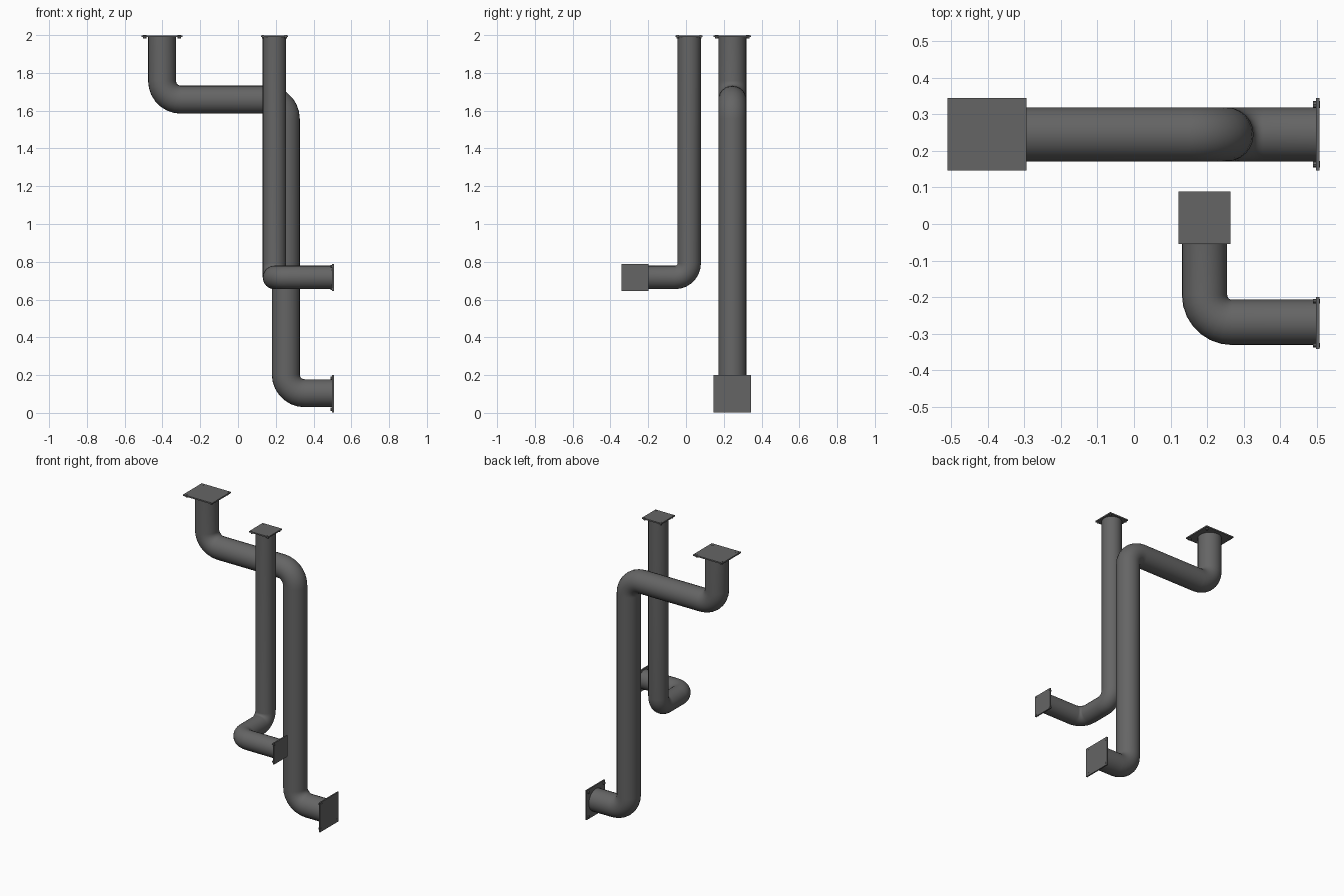
import bpy, bmesh, math
from mathutils import Vector, Matrix

if "Cube" in bpy.data.objects:
    bpy.data.objects.remove(bpy.data.objects["Cube"])

SIDES, STEPS = 24, 7

metal = bpy.data.materials.new("dark_grey_metal")
metal.diffuse_color = (0.13, 0.13, 0.13, 1)
metal.use_nodes = True
metal.node_tree.nodes["Principled BSDF"].inputs["Base Color"].default_value = metal.diffuse_color


def finish(bm, name, smooth=True):
    bmesh.ops.recalc_face_normals(bm, faces=bm.faces[:])
    me = bpy.data.meshes.new(name)
    bm.to_mesh(me)
    bm.free()
    ob = bpy.data.objects.new(name, me)
    bpy.context.collection.objects.link(ob)
    me.materials.append(metal)
    if smooth:
        bpy.ops.object.select_all(action='DESELECT')
        ob.select_set(True)
        bpy.context.view_layer.objects.active = ob
        bpy.ops.object.shade_smooth_by_angle(angle=math.radians(40))
    return ob


def pipe(name, corners, radius, bend):
    """Round pipe swept along corner points, with rounded elbows."""
    pts = [Vector(c) for c in corners]
    dirs = [(b - a).normalized() for a, b in zip(pts, pts[1:])]
    stations = [(pts[0], dirs[0])]
    for p, d0, d1 in zip(pts[1:-1], dirs, dirs[1:]):
        centre = p - d0 * bend + d1 * bend
        for i in range(STEPS + 1):
            a = math.pi / 2 * i / STEPS
            stations.append((centre - d1 * bend * math.cos(a) + d0 * bend * math.sin(a),
                             d0 * math.cos(a) + d1 * math.sin(a)))
    stations.append((pts[-1], dirs[-1]))
    bm = bmesh.new()
    u, prev_t, rings = dirs[0].orthogonal().normalized(), dirs[0], []
    for c, t in stations:
        u = prev_t.rotation_difference(t) @ u
        v, prev_t = t.cross(u), t
        rings.append([bm.verts.new(c + radius * (u * math.cos(k) + v * math.sin(k)))
                      for k in (2 * math.pi * j / SIDES for j in range(SIDES))])
    for r0, r1 in zip(rings, rings[1:]):
        for j in range(SIDES):
            k = (j + 1) % SIDES
            bm.faces.new((r0[j], r0[k], r1[k], r1[j]))
    bm.faces.new(rings[0])
    bm.faces.new(rings[-1])
    finish(bm, name)


def flange(name, end, axis, size_a, size_b, bolt):
    """Square end plate whose outer face sits at 'end', with four bolts."""
    thick = 0.009
    rot = Matrix.Identity(4) if axis == 'Z' else Matrix.Rotation(math.pi / 2, 4, 'Y')
    place = Matrix.Translation(end) @ rot
    bm = bmesh.new()
    bmesh.ops.create_cube(bm, size=1, matrix=place @ Matrix.Translation((0, 0, -thick / 2))
                          @ Matrix.Diagonal((size_a, size_b, thick, 1)))
    finish(bm, name + "_plate", False)
    bm = bmesh.new()
    for sx in (-1, 1):
        for sy in (-1, 1):
            pos = (sx * (size_a / 2 - bolt * 1.9), sy * (size_b / 2 - bolt * 1.9), -0.0085)
            bmesh.ops.create_cone(bm, cap_ends=True, segments=8, radius1=bolt, radius2=bolt,
                                  depth=0.019, matrix=place @ Matrix.Translation(pos))
    finish(bm, name + "_bolts")


# large pipe
pipe("large_pipe", [(-0.402, 0.245, 1.995), (-0.402, 0.245, 1.658), (0.253, 0.245, 1.658),
                    (0.253, 0.245, 0.104), (0.503, 0.245, 0.104)], 0.074, 0.1)
flange("large_top_flange", (-0.402, 0.245, 1.999), 'Z', 0.216, 0.198, 0.009)
flange("large_side_flange", (0.507, 0.245, 0.102), 'X', 0.198, 0.198, 0.009)

# small pipe
pipe("small_pipe", [(0.193, 0.017, 1.995), (0.193, 0.017, 0.717), (0.193, -0.269, 0.717),
                    (0.503, -0.269, 0.717)], 0.062, 0.075)
flange("small_top_flange", (0.193, 0.017, 1.999), 'Z', 0.143, 0.143, 0.006)
flange("small_side_flange", (0.507, -0.271, 0.716), 'X', 0.143, 0.143, 0.006)
